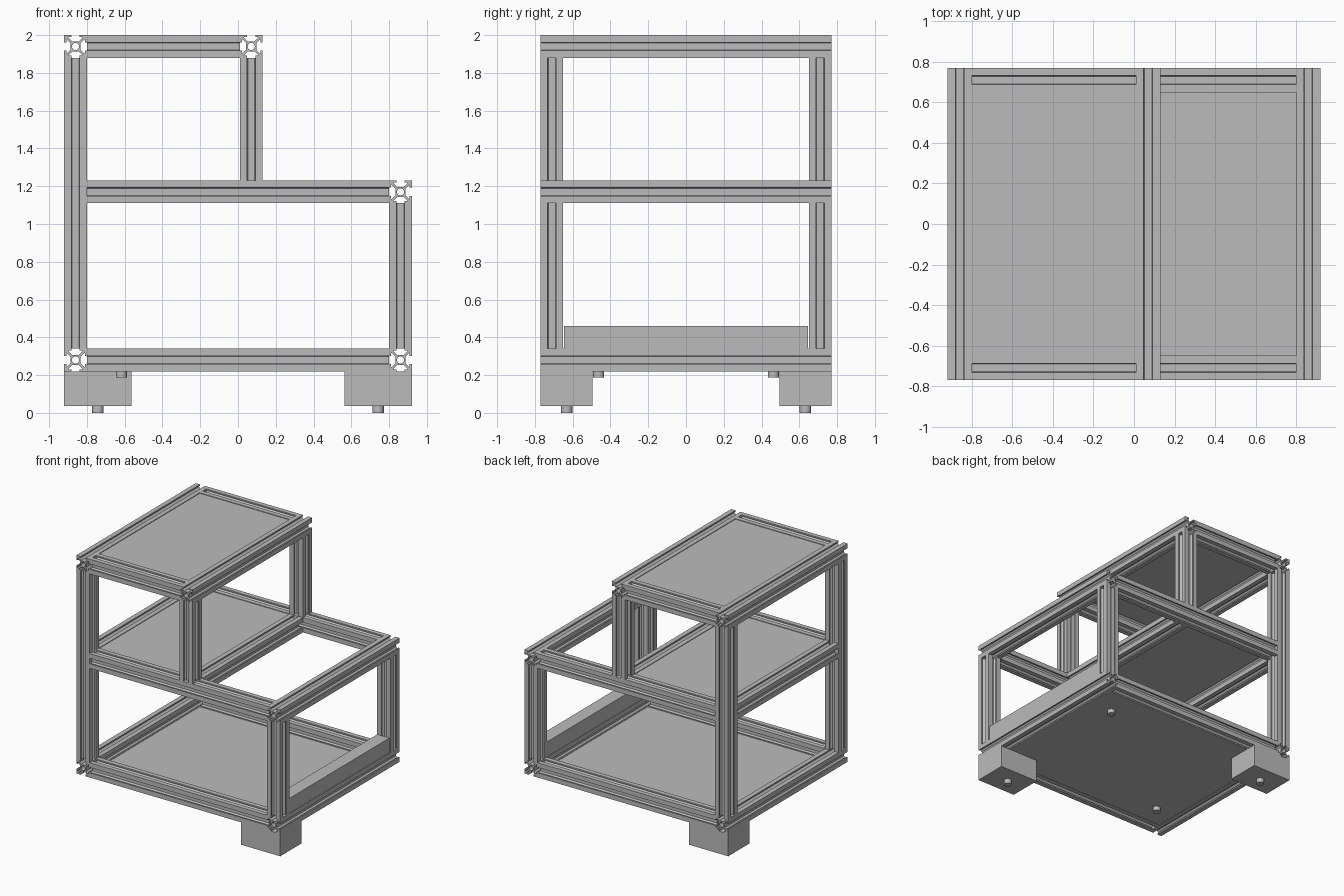
import bpy
import bmesh
import math
from mathutils import Matrix, Vector

if "Cube" in bpy.data.objects:
    bpy.data.objects.remove(bpy.data.objects["Cube"], do_unlink=True)

grey = bpy.data.materials.new("light_grey")
grey.use_nodes = True
colour = (0.5, 0.5, 0.5, 1)
grey.diffuse_color = colour
grey.node_tree.nodes["Principled BSDF"].inputs["Base Color"].default_value = colour

BAR = 0.12
HALF = BAR / 2
# One side of the slotted bar section, from corner to corner
SIDE = [(-0.06, 0.06), (-0.022, 0.06), (-0.022, 0.049), (-0.037, 0.049), (-0.037, 0.046),
        (-0.018, 0.027), (0.018, 0.027), (0.037, 0.046), (0.037, 0.049), (0.022, 0.049),
        (0.022, 0.06)]


def link(name, mesh):
    mesh.materials.clear()
    mesh.materials.append(grey)
    obj = bpy.data.objects.new(name, mesh)
    bpy.context.collection.objects.link(obj)
    return obj


def add_loop(curve, points):
    spline = curve.splines.new("POLY")
    spline.points.add(len(points) - 1)
    for p, (x, y) in zip(spline.points, points):
        p.co = (x, y, 0, 1)
    spline.use_cyclic_u = True


def bar(name, start, end):
    """Slotted bar between two points along one axis."""
    start, end = Vector(start), Vector(end)
    span = end - start
    curve = bpy.data.curves.new(name, "CURVE")
    curve.dimensions = "2D"
    curve.fill_mode = "BOTH"
    curve.extrude = span.length / 2
    outline = []
    for k in range(4):
        turn = Matrix.Rotation(-k * math.pi / 2, 2)
        outline += [tuple(turn @ Vector(p)) for p in SIDE]
    add_loop(curve, outline)
    add_loop(curve, [(0.019 * math.cos(a * math.pi / 8), 0.019 * math.sin(a * math.pi / 8))
                     for a in range(16)])
    helper = bpy.data.objects.new(name + "_helper", curve)
    bpy.context.collection.objects.link(helper)
    bpy.context.view_layer.update()
    graph = bpy.context.evaluated_depsgraph_get()
    mesh = bpy.data.meshes.new_from_object(helper.evaluated_get(graph))
    bpy.data.objects.remove(helper, do_unlink=True)
    axis = max(range(3), key=lambda i: abs(span[i]))
    turn = (Matrix.Rotation(math.pi / 2, 4, "Y"), Matrix.Rotation(math.pi / 2, 4, "X"),
            Matrix.Identity(4))[axis]
    mesh.transform(Matrix.Translation((start + end) / 2) @ turn)
    for face in mesh.polygons:
        face.use_smooth = False
    return link(name, mesh)


def box(name, low, high):
    low, high = Vector(low), Vector(high)
    bm = bmesh.new()
    bmesh.ops.create_cube(bm, size=1)
    bmesh.ops.scale(bm, vec=high - low, verts=bm.verts)
    bmesh.ops.translate(bm, vec=(low + high) / 2, verts=bm.verts)
    mesh = bpy.data.meshes.new(name)
    bm.to_mesh(mesh)
    bm.free()
    return link(name, mesh)


def pin(name, x, y, bottom, height):
    bm = bmesh.new()
    bmesh.ops.create_cone(bm, cap_ends=True, segments=24, radius1=0.03, radius2=0.03,
                          depth=height)
    bmesh.ops.translate(bm, vec=(x, y, bottom + height / 2), verts=bm.verts)
    for face in bm.faces:
        face.smooth = len(face.verts) == 4
    for edge in bm.edges:
        edge.smooth = all(f.smooth for f in edge.link_faces)
    mesh = bpy.data.meshes.new(name)
    bm.to_mesh(mesh)
    bm.free()
    return link(name, mesh)


# Bar centre lines
OUT, STEP, DEPTH = 0.86, 0.07, 0.77
LOW, MID, TOP = 0.28, 1.17, 1.94
side_y = DEPTH - HALF

# Rails running front to back
for name, x, z in (("bottom_rail_right", -OUT, LOW), ("bottom_rail_left", OUT, LOW),
                   ("middle_rail_left", OUT, MID), ("top_rail_right", -OUT, TOP),
                   ("top_rail_left", STEP, TOP)):
    bar(name, (x, -DEPTH, z), (x, DEPTH, z))
inner_y = DEPTH - BAR
for name, x in (("middle_rail_right", -OUT), ("middle_rail_centre", STEP)):
    bar(name, (x, -inner_y, MID), (x, inner_y, MID))

# Posts and cross rails on the front and back
for end, y in (("front", -side_y), ("back", side_y)):
    bar(end + "_tall_post", (-OUT, y, LOW + HALF), (-OUT, y, TOP - HALF))
    bar(end + "_upper_post", (STEP, y, MID + HALF), (STEP, y, TOP - HALF))
    bar(end + "_short_post", (OUT, y, LOW + HALF), (OUT, y, MID - HALF))
    for level, z, right in (("bottom", LOW, OUT), ("middle", MID, OUT), ("top", TOP, STEP)):
        bar(f"{end}_{level}_cross_rail", (-OUT + HALF, y, z), (right - HALF, y, z))

# Panels between the rails
inner_x = OUT - HALF
box("bottom_panel", (-inner_x, -inner_y, 0.222), (inner_x, inner_y, 0.255))
box("middle_shelf", (-inner_x, -inner_y, 1.19), (STEP - HALF, inner_y, 1.225))
box("top_panel", (-inner_x, -inner_y, 1.96), (STEP - HALF, inner_y, 1.995))

# Kick board on the low side
box("kick_board", (inner_x + 0.005, -0.645, 0.34), (OUT + HALF - 0.005, 0.645, 0.46))

# Two foot blocks on opposite corners, each with a pin, and bare pins on the panel
for name, s in (("front_left", 1), ("back_right", -1)):
    xs, ys = sorted((s * 0.565, s * 0.92)), sorted((-s * 0.495, -s * 0.77))
    box(name + "_foot", (xs[0], ys[0], 0.037), (xs[1], ys[1], 0.22))
    pin(name + "_foot_pin", s * 0.742, -s * 0.632, 0, 0.04)
for name, s in (("back_left", 1), ("front_right", -1)):
    pin(name + "_panel_pin", s * 0.617, s * 0.463, 0.188, 0.04)
